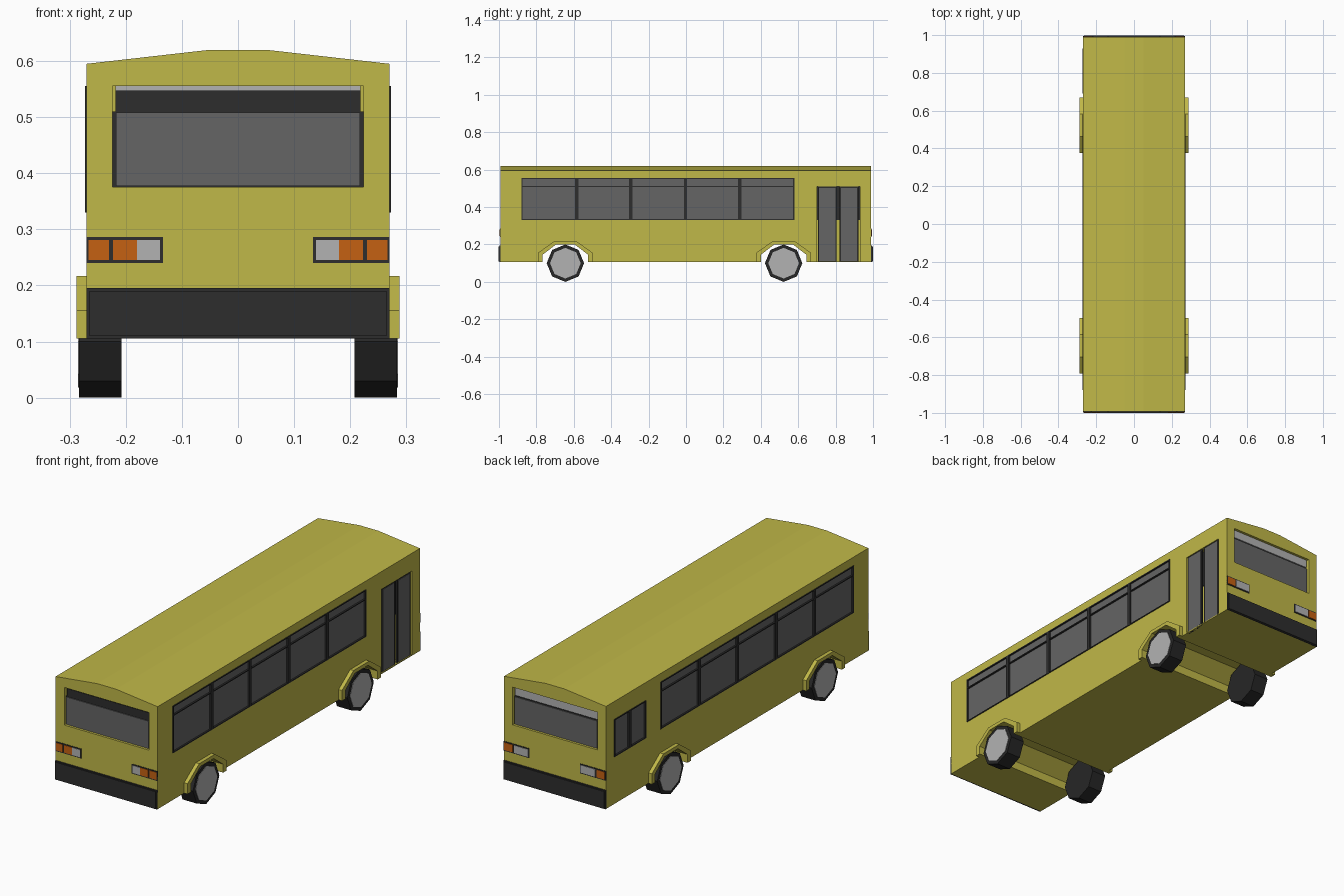
import bpy, bmesh
from mathutils import Matrix

cube = bpy.data.objects.get("Cube")
if cube:
    bpy.data.objects.remove(cube, do_unlink=True)


def material(name, r, g, b):
    m = bpy.data.materials.new(name)
    m.diffuse_color = (r, g, b, 1)
    m.use_nodes = True
    bsdf = m.node_tree.nodes["Principled BSDF"]
    bsdf.inputs["Base Color"].default_value = (r, g, b, 1)
    bsdf.inputs["Roughness"].default_value = 0.8
    return m


YELLOW = material("yellow paint", 0.53, 0.48, 0.065)
DARK = material("dark trim", 0.027, 0.027, 0.027)
TYRE = material("black rubber", 0.02, 0.02, 0.02)
GLASS = material("grey glass", 0.13, 0.13, 0.13)
LIGHT = material("light grey", 0.45, 0.45, 0.45)
ORANGE = material("orange lamp", 0.56, 0.12, 0.006)


def finish(name, bm, *mats):
    bmesh.ops.recalc_face_normals(bm, faces=bm.faces)
    me = bpy.data.meshes.new(name)
    bm.to_mesh(me)
    bm.free()
    for m in mats:
        me.materials.append(m)
    ob = bpy.data.objects.new(name, me)
    bpy.context.collection.objects.link(ob)
    return ob


def box(name, xs, ys, zs, mat):
    bm = bmesh.new()
    bmesh.ops.create_cube(bm, size=1)
    for v in bm.verts:
        for i, pair in enumerate((xs, ys, zs)):
            v.co[i] = pair[0] if v.co[i] < 0 else pair[1]
    return finish(name, bm, mat)


def prism(name, points, axis, lo, hi, mat):
    """Extrude a (horizontal, z) profile along the x or y axis."""
    bm = bmesh.new()
    place = (lambda h, z: (lo, h, z)) if axis == "x" else (lambda h, z: (h, lo, z))
    face = bm.faces.new([bm.verts.new(place(h, z)) for h, z in points])
    ext = bmesh.ops.extrude_face_region(bm, geom=[face])
    step = (hi - lo, 0, 0) if axis == "x" else (0, hi - lo, 0)
    verts = [e for e in ext["geom"] if isinstance(e, bmesh.types.BMVert)]
    bmesh.ops.translate(bm, verts=verts, vec=step)
    return finish(name, bm, mat)


def cut(target, cutter):
    cutter.hide_render = True
    mod = target.modifiers.new("cut", "BOOLEAN")
    mod.object = cutter
    mod.solver = "EXACT"
    bpy.context.view_layer.objects.active = target
    bpy.ops.object.modifier_apply(modifier=mod.name)
    bpy.data.objects.remove(cutter, do_unlink=True)


HALF, FLOOR, EAVE, ROOF = 0.27, 0.105, 0.595, 0.62
REAR, FRONT = -0.993, 0.99
AXLES = (-0.645, 0.522)
SILL, RAIL, HEAD = 0.33, 0.51, 0.555

# Body shell with a shallow ridged roof
body = prism("body", [(-HALF, FLOOR), (HALF, FLOOR), (HALF, EAVE), (0.05, ROOF),
                      (-0.05, ROOF), (-HALF, EAVE)], "y", REAR, FRONT, YELLOW)


def arch(cy, w, shoulder, top_w, top, base):
    return [(cy - w, base), (cy - w, shoulder), (cy - top_w, top),
            (cy + top_w, top), (cy + w, shoulder), (cy + w, base)]


# Wheel wells right through the body, with flared lips on both sides
for cy, end in zip(AXLES, ("rear", "front")):
    cut(body, prism("well_cutter", arch(cy, 0.122, 0.145, 0.05, 0.2, 0.05),
                    "x", -0.4, 0.4, YELLOW))
    lip = arch(cy, 0.147, 0.155, 0.06, 0.217, FLOOR) + \
        arch(cy, 0.122, 0.145, 0.05, 0.2, FLOOR)[::-1]
    for s, side in ((-1, "right"), (1, "left")):
        prism(f"{end}_{side}_arch", lip, "x", s * 0.265, s * 0.288, YELLOW)


def side_span(s, a, b):
    return sorted((s * a, s * b))


def side_window(name, s, y0, y1, top, mullions):
    """Recessed glass with dark border and vertical bars."""
    cut(body, box("cutter", side_span(s, HALF - 0.01, 0.3), (y0, y1), (SILL, top), YELLOW))
    box(name + "_glass", side_span(s, HALF - 0.012, HALF - 0.005), (y0, y1), (SILL, top), GLASS)
    depth = side_span(s, HALF - 0.008, HALF + 0.003)
    for y in mullions:
        box(name + "_bar", depth, (y - 0.009, y + 0.009), (SILL, top), DARK)
    for y in (y0, y1 - 0.007):
        box(name + "_jamb", depth, (y, y + 0.007), (SILL, top), DARK)
    rails = [SILL, top - 0.005] + ([RAIL - 0.003] if top > RAIL else [])
    for z in rails:
        box(name + "_rail", depth, (y0, y1), (z, z + 0.005), DARK)


for s, side in ((-1, "right"), (1, "left")):
    side_window(f"{side}_windows", s, -0.88, 0.58, HEAD, (-0.585, -0.295, -0.003, 0.287))
side_window("small_window", -1, 0.69, 0.93, RAIL, (0.81,))

# Folding door in an open pocket
cut(body, box("cutter", (HALF - 0.03, 0.3), (0.70, 0.93), (0.05, RAIL), YELLOW))
box("door_floor", (HALF - 0.035, HALF), (0.70, 0.93), (FLOOR, FLOOR + 0.005), YELLOW)
box("door_gap_shade", (HALF - 0.032, HALF - 0.026), (0.70, 0.93), (SILL, RAIL), DARK)
for y0, y1 in ((0.705, 0.805), (0.822, 0.922)):
    box("door_frame", (HALF - 0.012, HALF - 0.004), (y0, y1), (FLOOR, RAIL), DARK)
    box("door_glass", (HALF - 0.006, HALF - 0.002), (y0 + 0.007, y1 - 0.007),
        (FLOOR + 0.007, RAIL - 0.007), GLASS)


def end_plate(name, d, xs, zs, depth, mat):
    """Thin plate on an end wall; depth is measured outward from the wall."""
    wall = FRONT if d > 0 else REAR
    return box(name, xs, sorted((wall + d * depth[0], wall + d * depth[1])), zs, mat)


for d, end in ((-1, "rear"), (1, "front")):
    # Large end window with a sign band above the glass
    cut(body, end_plate("cutter", d, (-0.224, 0.224), (0.375, HEAD), (-0.02, 0.1), YELLOW))
    end_plate(end + "_window_frame", d, (-0.224, 0.224), (0.375, RAIL), (-0.022, -0.012), DARK)
    end_plate(end + "_window_glass", d, (-0.217, 0.217), (0.377, RAIL - 0.002),
              (-0.014, -0.008), GLASS)
    if d < 0:
        end_plate("rear_sign", d, (-0.218, 0.218), (RAIL, 0.547), (-0.022, -0.012), DARK)
        end_plate("rear_sign_top", d, (-0.218, 0.218), (0.547, HEAD), (-0.022, -0.016), LIGHT)
        lamps = ((0.139, 0.18, LIGHT), (0.18, 0.223, ORANGE), (0.23, 0.266, ORANGE))
    else:
        end_plate("front_sign", d, (-0.218, 0.218), (RAIL + 0.004, HEAD - 0.002),
                  (-0.022, -0.01), LIGHT)
        lamps = ((0.139, 0.215, LIGHT), (0.222, 0.266, ORANGE))
    # Bumper
    end_plate(end + "_bumper", d, (-HALF, HALF), (FLOOR, 0.195), (-0.002, 0.005), DARK)
    end_plate(end + "_bumper_pad", d, (-0.265, 0.265), (0.11, 0.19), (0.004, 0.0085), DARK)
    # Lamp clusters
    for s in (-1, 1):
        end_plate(end + "_lamp_frame", d, side_span(s, 0.134, HALF), (0.24, 0.286),
                  (-0.002, 0.002), DARK)
        for a, b, mat in lamps:
            end_plate(end + "_lamp", d, side_span(s, a, b), (0.245, 0.281),
                      (0.001, 0.004), mat)


# Eight-sided wheels with light hub discs
def wheel(name, s, cy):
    for part, radius, inner, outer, mat in (("tyre", 0.1, 0.208, 0.283, TYRE),
                                            ("hub", 0.082, 0.27, 0.285, LIGHT)):
        bm = bmesh.new()
        bmesh.ops.create_cone(bm, cap_ends=True, segments=8, radius1=radius,
                              radius2=radius, depth=outer - inner)
        bmesh.ops.rotate(bm, verts=bm.verts, matrix=Matrix.Rotation(1.5707963, 3, "Y"))
        bmesh.ops.translate(bm, verts=bm.verts, vec=(s * (inner + outer) / 2, cy, 0.1))
        finish(f"{name}_{part}", bm, mat)


for cy, end in zip(AXLES, ("rear", "front")):
    for s, side in ((-1, "right"), (1, "left")):
        wheel(f"{end}_{side}", s, cy)
